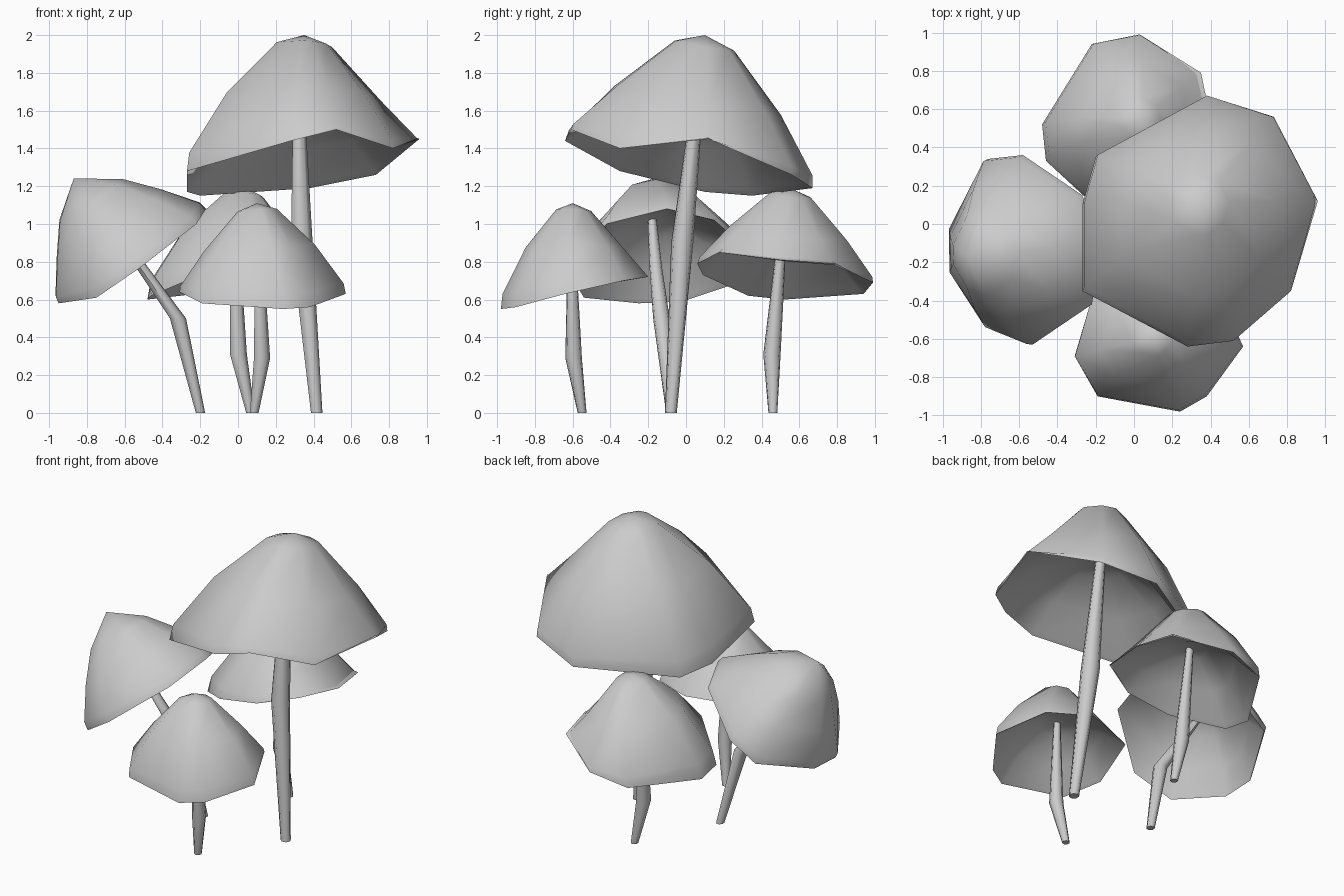
import bpy
import bmesh
import math
from mathutils import Vector

cube = bpy.data.objects.get("Cube")
if cube:
    bpy.data.objects.remove(cube, do_unlink=True)

grey = bpy.data.materials.new("plain_grey")
grey.use_nodes = True
COLOUR = (0.6, 0.6, 0.6, 1)
grey.diffuse_color = COLOUR
grey.node_tree.nodes["Principled BSDF"].inputs["Base Color"].default_value = COLOUR

# Cap cross-section from underside to crown:
# share of rim radius, share of height, share of the rim's unevenness
INNER = [(0.28, 0.43, 0.1), (0.68, 0.25, 0.5), (0.95, 0.03, 0.95)]
RIM = [(1.0, 0.0, 1.0), (0.985, 0.09, 0.65)]
POINTED = [(0.67, 0.5, 0.1), (0.24, 0.92, 0.0)]
BROAD = [(0.72, 0.42, 0.1), (0.43, 0.73, 0.0)]
HOLLOW = 0.48


def finish(bm, name, angle):
    bmesh.ops.recalc_face_normals(bm, faces=bm.faces)
    mesh = bpy.data.meshes.new(name)
    bm.to_mesh(mesh)
    bm.free()
    mesh.materials.append(grey)
    obj = bpy.data.objects.new(name, mesh)
    bpy.context.collection.objects.link(obj)
    bpy.ops.object.select_all(action='DESELECT')
    obj.select_set(True)
    bpy.context.view_layer.objects.active = obj
    bpy.ops.object.shade_smooth_by_angle(angle=math.radians(angle))


def skin(bm, rings):
    for low, high in zip(rings, rings[1:]):
        for i in range(len(low)):
            j = (i + 1) % len(low)
            bm.faces.new((low[i], low[j], high[j], high[i]))


def close(bm, ring, tip):
    for i in range(len(ring)):
        bm.faces.new((ring[i], ring[(i + 1) % len(ring)], tip))


def cap(name, rim, apex, crown=POINTED):
    """Hollow tilted cap lofted from an uneven rim up to its apex."""
    bm = bmesh.new()
    rim = [Vector(p) for p in rim]
    centre = sum(rim, Vector()) / len(rim)
    rise = Vector(apex) - centre
    rings = []
    for size, height, uneven in INNER + RIM + crown:
        ring = []
        for p in rim:
            along = (p - centre).project(rise)
            across = p - centre - along
            ring.append(bm.verts.new(
                centre + across * size + along * uneven + rise * height))
        rings.append(ring)
    skin(bm, rings)
    close(bm, rings[0], bm.verts.new(centre + rise * HOLLOW))
    close(bm, rings[-1], bm.verts.new(apex))
    finish(bm, name, 65)


def stem(name, path, sides=7):
    """Bent stem through (x, y, z, radius) points."""
    bm = bmesh.new()
    rings = []
    for x, y, z, r in path:
        turns = [math.tau * i / sides for i in range(sides)]
        rings.append([bm.verts.new((x + r * math.cos(t), y + r * math.sin(t), z))
                      for t in turns])
    skin(bm, rings)
    bm.faces.new(rings[0])
    bm.faces.new(rings[-1])
    finish(bm, name, 55)


# Tall mushroom
cap("tall_cap",
    [(0.96, 0.12, 1.45), (0.73, 0.56, 1.26), (0.38, 0.67, 1.19),
     (-0.2, 0.35, 1.15), (-0.27, 0.1, 1.17), (-0.27, -0.35, 1.28),
     (0.28, -0.64, 1.44), (0.52, -0.61, 1.5), (0.82, -0.35, 1.4)],
    (0.35, 0.1, 2.0))
stem("tall_stem", [(0.415, -0.08, 0, 0.032), (0.335, -0.02, 0.9, 0.06),
                   (0.32, 0.06, 1.64, 0.032)])

# Leaning mushroom on the right side
cap("leaning_cap",
    [(-0.17, -0.1, 1.08), (-0.27, 0.15, 1.02), (-0.58, 0.36, 0.83),
     (-0.76, 0.34, 0.71), (-0.95, -0.02, 0.59), (-0.95, -0.25, 0.58),
     (-0.75, -0.54, 0.61), (-0.53, -0.63, 0.76), (-0.22, -0.42, 1.0)],
    (-0.87, -0.17, 1.24), BROAD)
stem("leaning_stem", [(-0.2, -0.08, 0, 0.026), (-0.32, -0.13, 0.5, 0.045),
                      (-0.51, -0.16, 0.77, 0.034), (-0.69, -0.18, 1.03, 0.024)])

# Small front mushroom
cap("front_cap",
    [(0.57, -0.64, 0.63), (0.43, -0.33, 0.7), (0.15, -0.2, 0.72),
     (-0.2, -0.32, 0.7), (-0.31, -0.69, 0.64), (-0.19, -0.9, 0.58),
     (0.24, -0.98, 0.55), (0.38, -0.9, 0.56)],
    (0.1, -0.6, 1.11))
stem("front_stem", [(0.085, -0.55, 0, 0.024), (0.125, -0.595, 0.29, 0.045),
                    (0.11, -0.605, 0.87, 0.022)])

# Small back mushroom
cap("back_cap",
    [(0.41, 0.5, 0.81), (0.35, 0.79, 0.79), (0.03, 0.99, 0.69),
     (-0.22, 0.94, 0.63), (-0.48, 0.52, 0.6), (-0.46, 0.33, 0.62),
     (-0.2, 0.09, 0.73), (0.1, 0.06, 0.79), (0.34, 0.17, 0.85)],
    (0.04, 0.55, 1.19))
stem("back_stem", [(0.065, 0.46, 0, 0.024), (0, 0.455, 0.31, 0.047),
                   (-0.02, 0.51, 0.95, 0.024)])
